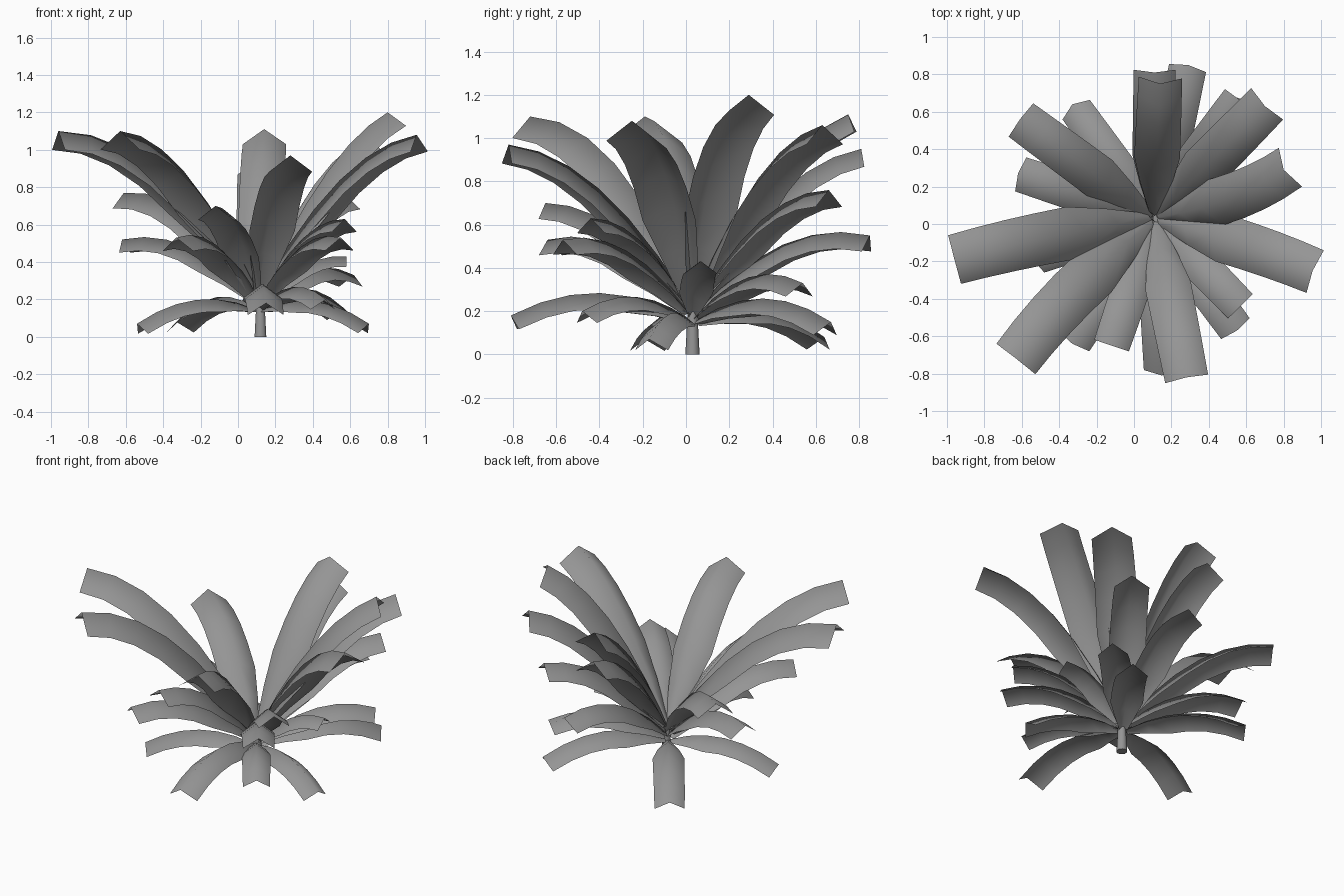
import bpy, bmesh
from mathutils import Vector

cube = bpy.data.objects.get("Cube")
if cube:
    bpy.data.objects.remove(cube, do_unlink=True)

grey = bpy.data.materials.new("leaf_grey")
grey.use_nodes = True
grey.diffuse_color = (0.3, 0.3, 0.3, 1)
bsdf = next(n for n in grey.node_tree.nodes if n.type == 'BSDF_PRINCIPLED')
bsdf.inputs["Base Color"].default_value = grey.diffuse_color
bsdf.inputs["Roughness"].default_value = 0.8

CENTRE = Vector((0.11, 0.03, 0))
UP = Vector((0, 0, 1))


def finish(bm, name):
    mesh = bpy.data.meshes.new(name)
    bm.to_mesh(mesh)
    bm.free()
    mesh.materials.append(grey)
    mesh.shade_smooth()
    obj = bpy.data.objects.new(name, mesh)
    bpy.context.collection.objects.link(obj)
    return obj


def leaf(name, x, y, z, bend=0, segments=6):
    """Arched, folded strip from the crown to the midrib tip; bend bows it sideways."""
    tip = Vector((x, y, z))
    out = Vector((x - CENTRE.x, y - CENTRE.y, 0))
    reach = out.length
    out.normalize()
    side = UP.cross(out)
    start = CENTRE + out * 0.015 + UP * (0.14 + 0.1 * z)
    # taller leaves bow more strongly
    control = (start + tip) / 2 + UP * (0.25 + 0.13 * z) * reach + side * bend
    full = 0.08 + 0.15 * (tip - start).length
    bm = bmesh.new()
    rows = []
    for i in range(segments + 1):
        t = i / segments
        p = start * (1 - t) ** 2 + control * 2 * t * (1 - t) + tip * t * t
        tangent = ((control - start) * (1 - t) + (tip - control) * t).normalized()
        normal = tangent.cross(side).normalized()
        across = normal.cross(tangent)
        # narrow foot, full blade, slightly narrower end
        half = full / 2 * min(1, 0.25 + 2.6 * t) * (1 - 0.06 * t * t)
        rows.append([bm.verts.new(p + across * half * s - normal * half * drop)
                     for s, drop in ((-1, 0.75), (0, 0), (1, 0.75))])
    for a, b in zip(rows, rows[1:]):
        for j in range(2):
            bm.faces.new((a[j], b[j], b[j + 1], a[j + 1]))
    bmesh.ops.recalc_face_normals(bm, faces=bm.faces)
    if sum(f.normal.z for f in bm.faces) < 0:
        bmesh.ops.reverse_faces(bm, faces=bm.faces)
    return finish(bm, name)


# Tips of the midribs, tier by tier
tiers = {
    "upper_leaf": [(-0.96, -0.19, 1.10, -0.03), (0.955, -0.25, 1.08, 0.03),
                   (-0.63, -0.72, 1.10, -0.06), (0.28, -0.82, 0.97),
                   (0.14, 0.75, 1.11), (0.11, 0.81, 0.95),
                   (0.80, 0.29, 1.20, -0.08), (0.70, 0.63, 1.06)],
    "middle_leaf": [(0.57, 0.66, 0.76), (-0.61, 0.56, 0.77), (-0.12, -0.65, 0.70),
                    (0.57, -0.44, 0.63), (0.55, -0.57, 0.53), (-0.33, -0.64, 0.53),
                    (-0.62, 0.27, 0.52), (0.29, 0.85, 0.55), (0.58, 0.07, 0.43)],
    "lower_leaf": [(0.62, 0.54, 0.33), (0.15, -0.81, 0.18), (0.70, -0.17, 0.07),
                   (-0.54, -0.19, 0.07), (-0.33, 0.64, 0.08),
                   (0.57, 0.67, 0.15), (0.47, -0.48, 0.20)],
}
for tier, leaves in tiers.items():
    for number, shape in enumerate(leaves, 1):
        leaf(f"{tier}_{number}", *shape)

# Short tapering stem
bm = bmesh.new()
bmesh.ops.create_cone(bm, cap_ends=True, segments=10, radius1=0.033,
                      radius2=0.02, depth=0.24)
bmesh.ops.translate(bm, verts=bm.verts, vec=CENTRE + Vector((0.01, 0, 0.12)))
stem = finish(bm, "stem")
for face in stem.data.polygons:
    face.use_smooth = abs(face.normal.z) < 0.9
